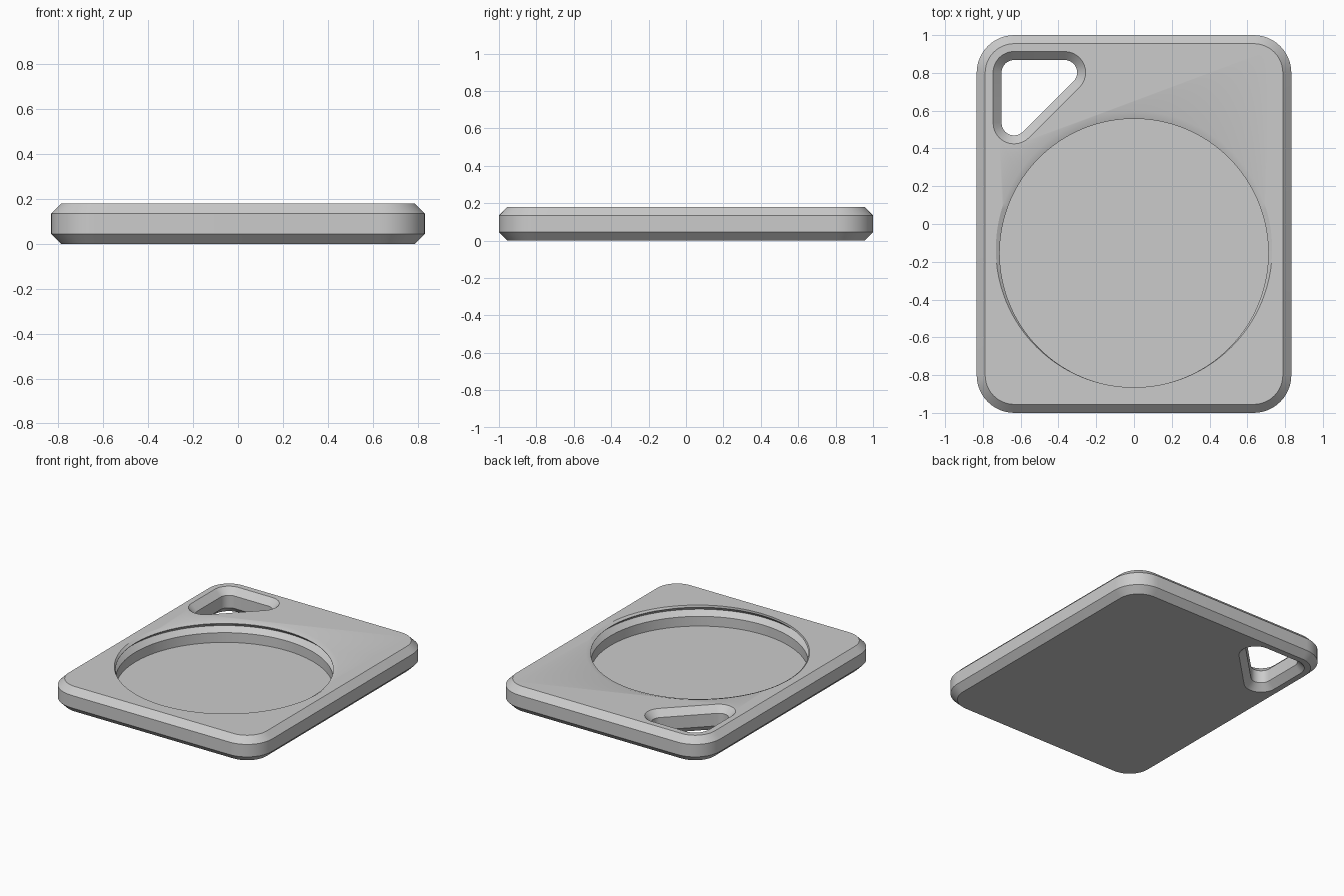
import bpy, bmesh, math

if "Cube" in bpy.data.objects:
    bpy.data.objects.remove(bpy.data.objects["Cube"])

HEIGHT, CHAMFER = 0.18, 0.045

grey = bpy.data.materials.new("plain_grey")
grey.use_nodes = True
grey.diffuse_color = (0.6, 0.6, 0.6, 1)
grey.node_tree.nodes["Principled BSDF"].inputs["Base Color"].default_value = (0.6, 0.6, 0.6, 1)


def circle(cx, cy, r, z, n=128):
    steps = [2 * math.pi * i / n for i in range(n)]
    return [(cx + r * math.cos(a), cy + r * math.sin(a), z) for a in steps]


def rounded(corners, r, z, n=12):
    """Rounded outline: corners are (x, y, start angle, end angle) in degrees."""
    pts = []
    for x, y, a0, a1 in corners:
        for i in range(n + 1):
            a = math.radians(a0 + (a1 - a0) * i / n)
            pts.append((x + r * math.cos(a), y + r * math.sin(a), z))
    return pts


def loft(name, outlines):
    """Closed solid through a stack of outlines, bottom to top."""
    bm = bmesh.new()
    rings = [[bm.verts.new(p) for p in o] for o in outlines]
    for low, high in zip(rings, rings[1:]):
        for i in range(len(low)):
            j = (i + 1) % len(low)
            bm.faces.new((low[i], low[j], high[j], high[i]))
    bm.faces.new(rings[0][::-1])
    bm.faces.new(rings[-1])
    bmesh.ops.recalc_face_normals(bm, faces=bm.faces)
    mesh = bpy.data.meshes.new(name)
    bm.to_mesh(mesh)
    bm.free()
    mesh.materials.append(grey)
    obj = bpy.data.objects.new(name, mesh)
    bpy.context.collection.objects.link(obj)
    return obj


# Rounded plate with chamfered upper and lower edges
cx, cy, r = 0.633, 0.8, 0.2
plate_corners = [(cx, cy, 0, 90), (-cx, cy, 90, 180), (-cx, -cy, 180, 270), (cx, -cy, 270, 360)]
plate = loft("plate", [rounded(plate_corners, rad, z) for rad, z in (
    (r - CHAMFER, 0), (r, CHAMFER), (r, HEIGHT - CHAMFER), (r - CHAMFER, HEIGHT))])

# Round pocket with an undercut groove and a crescent lead-in at the back
PY, PR = -0.154, 0.711
pocket = loft("pocket_cutter", [circle(0, PY, rad, z) for rad, z in (
    (PR, 0.03), (PR, 0.1), (PR + 0.035, 0.135), (PR, 0.165), (PR, 0.167))]
    + [circle(0, PY + 0.021, PR + 0.0205, z) for z in (HEIGHT, HEIGHT + 0.05)])

# Triangular strap hole, flared at both ends
hole_corners = [(-0.367, 0.802, -45, 90), (-0.635, 0.802, 90, 180), (-0.635, 0.535, 180, 315)]
hr = 0.066
hole = loft("strap_hole_cutter", [rounded(hole_corners, rad, z) for rad, z in (
    (hr + 2 * CHAMFER, -CHAMFER), (hr, CHAMFER),
    (hr, HEIGHT - CHAMFER), (hr + 2 * CHAMFER, HEIGHT + CHAMFER))])

# Cut the openings
bpy.ops.object.select_all(action="DESELECT")
bpy.context.view_layer.objects.active = plate
plate.select_set(True)
for cutter in (pocket, hole):
    mod = plate.modifiers.new(cutter.name, "BOOLEAN")
    mod.operation, mod.solver, mod.object = "DIFFERENCE", "EXACT", cutter
    bpy.ops.object.modifier_apply(modifier=mod.name)
    bpy.data.objects.remove(cutter)
bpy.ops.object.shade_smooth_by_angle(angle=math.radians(25))
